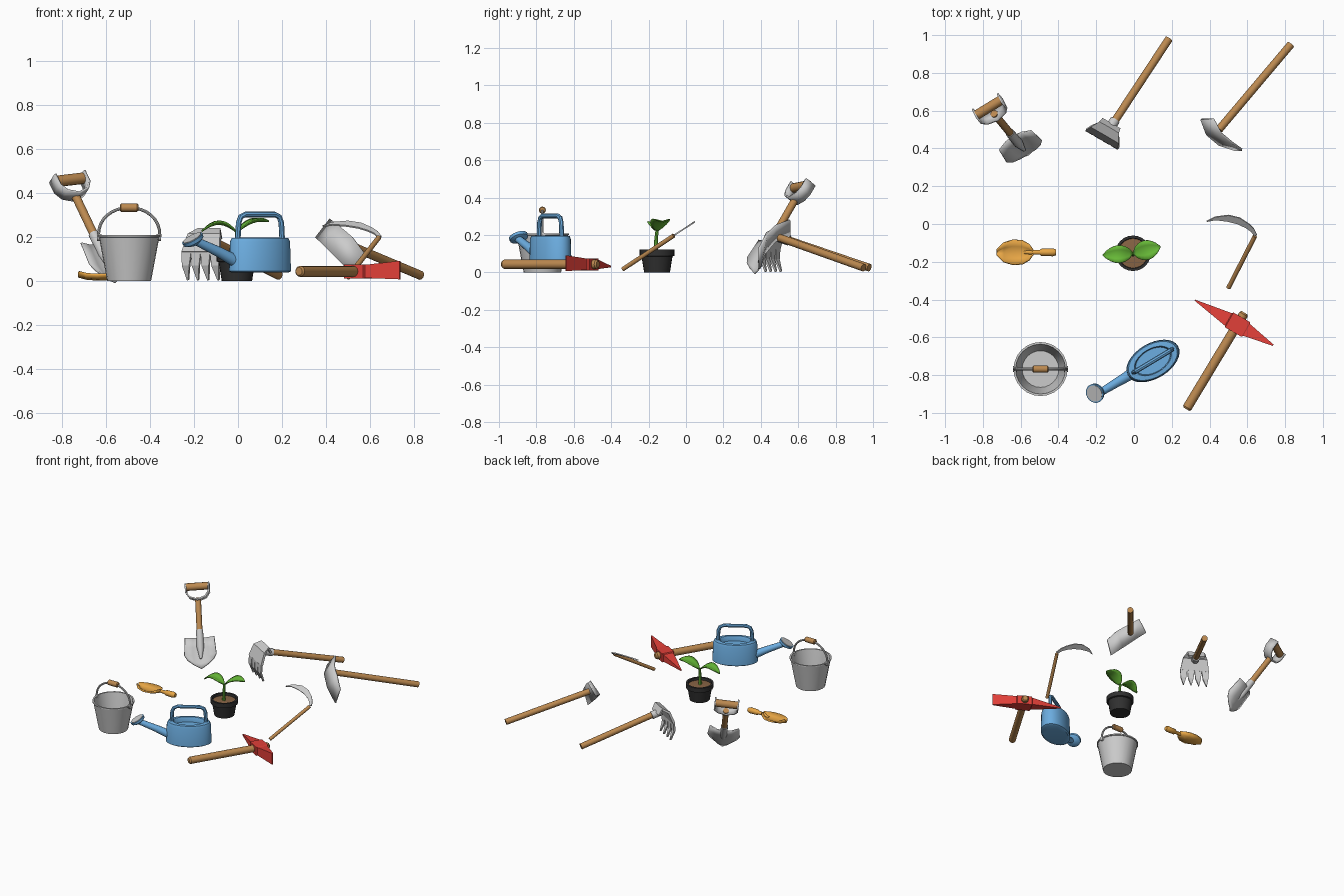
import bpy, bmesh, math
from mathutils import Vector as V, Matrix

if "Cube" in bpy.data.objects:
    bpy.data.objects.remove(bpy.data.objects["Cube"])


def material(name, *c):
    m = bpy.data.materials.new(name)
    m.diffuse_color = (*c, 1)
    m.use_nodes = True
    m.node_tree.nodes["Principled BSDF"].inputs["Base Color"].default_value = m.diffuse_color
    return m


WOOD = material("wood", .50, .25, .08)
ORANGE = material("orange", .80, .38, .06)
RED = material("red", .75, .05, .04)
BLUE = material("blue", .15, .42, .75)
GREEN = material("green", .14, .50, .04)
BLACK = material("black", .03, .03, .03)
SOIL = material("soil", .25, .13, .06)


def finish(name, bm, mat=None, smooth=True, thick=0):
    bmesh.ops.recalc_face_normals(bm, faces=bm.faces)
    me = bpy.data.meshes.new(name)
    bm.to_mesh(me)
    bm.free()
    ob = bpy.data.objects.new(name, me)
    bpy.context.collection.objects.link(ob)
    if mat:
        me.materials.append(mat)
    if thick:
        s = ob.modifiers.new("thickness", 'SOLIDIFY')
        s.thickness, s.offset = thick, 0
    if smooth:
        bpy.ops.object.select_all(action='DESELECT')
        bpy.context.view_layer.objects.active = ob
        ob.select_set(True)
        bpy.ops.object.shade_smooth_by_angle(angle=math.radians(35))
    return ob


def loft(name, rings, mat=None, cyclic=True, caps=True, smooth=True, thick=0):
    """Skin a list of equal-length point rows."""
    bm = bmesh.new()
    rows = [[bm.verts.new(p) for p in r] for r in rings]
    n = len(rows[0])
    for a, b in zip(rows, rows[1:]):
        for i in range(n if cyclic else n - 1):
            j = (i + 1) % n
            bm.faces.new((a[i], a[j], b[j], b[i]))
    if cyclic and caps:
        bm.faces.new(rows[0])
        bm.faces.new(rows[-1])
    bmesh.ops.remove_doubles(bm, verts=bm.verts, dist=1e-5)
    return finish(name, bm, mat, smooth, thick)


def tube(name, pts, r, mat=None, n=12):
    """Round bar along a path; r is one radius or one per point."""
    pts = [V(p) for p in pts]
    rs = r if isinstance(r, (list, tuple)) else [r] * len(pts)
    rings, q, prev = [], None, None
    for i, p in enumerate(pts):
        t = (pts[min(i + 1, len(pts) - 1)] - pts[max(i - 1, 0)]).normalized()
        q = t.to_track_quat('Z', 'Y') if q is None else prev.rotation_difference(t) @ q
        prev = t
        rings.append([p + q @ V((math.cos(a) * rs[i], math.sin(a) * rs[i], 0))
                      for a in (2 * math.pi * k / n for k in range(n))])
    return loft(name, rings, mat)


def lathe(name, profile, c, mat=None, n=24, ratio=1, turn=0):
    """Revolve (radius, z) points around c, optionally elliptical and turned."""
    m = Matrix.Translation(c) @ Matrix.Rotation(turn, 4, 'Z')
    return loft(name, [[m @ V((r * math.cos(a), r * ratio * math.sin(a), z))
                        for a in (2 * math.pi * k / n for k in range(n))]
                       for r, z in profile], mat)


def frame(o, z, x):
    z = V(z).normalized()
    y = z.cross(V(x)).normalized()
    m = Matrix((y.cross(z), y, z)).transposed().to_4x4()
    m.translation = o
    return m


# Shovel: local z runs up the shaft, x across the blade, -y is the blade face
m = frame((-.55, .35, .005), (-.38, .46, .80), (.83, .53, .13))
tube("shovel_shaft", [m @ V((0, .012, z)) for z in (.17, .49)], .02, WOOD)
tube("shovel_socket", [m @ V((0, .012, z)) for z in (.07, .15, .27)], [.008, .025, .024])
cols = (-1, -.5, 0, .5, 1)
loft("shovel_blade", [[m @ V((t * w, .022 - .035 * t * t * w / .11, z + dz * (1 - abs(t)))) for t in cols]
                      for z, w, dz in ((.215, .1, 0), (.15, .105, 0), (.095, .11, 0),
                                       (.06, .09, -.025), (.03, .05, -.03))],
     cyclic=False, thick=.008)
yoke = [(-.078, .59), (-.078, .53), (-.055, .495), (0, .475), (.055, .495), (.078, .53), (.078, .59)]
loft("shovel_yoke", [[m @ V((x, y + .005, z)) for x, z in yoke] for y in (-.034, .034)],
     cyclic=False, thick=.01)
tube("shovel_grip", [m @ V((x, .005, .57)) for x in (-.075, .075)], .026, WOOD)

# Rake: folded plate whose lower edge splits into four prongs
tube("rake_handle", [(.185, .98, .025), (-.125, .51, .185)], .021, WOOD)
m = frame((-.13, .515, 0), (0, 0, 1), (.86, -.5, 0))     # local -y is forward
plate = [(.055, .015, .19), (.06, -.005, .232), (.085, -.045, .21), (.1, -.075, .13)]
loft("rake_plate", [[m @ V((t * w, y, z)) for t in (-1, 0, 1)] for w, y, z in plate],
     cyclic=False, smooth=False, thick=.016)
for i in range(4):
    x = -.075 + .05 * i
    loft("rake_prong", [[m @ V((x * k - w, y, z)), m @ V((x * k + w, y, z))]
                        for k, w, y, z in ((1, .025, -.075, .13), (1.03, .019, -.078, .07),
                                           (1.07, .003, -.055, .004))],
         cyclic=False, smooth=False, thick=.012)
tube("rake_socket", [(-.10, .55, .17), (-.14, .49, .19)], .027)

# Hoe: curved plate lying on one corner
tube("hoe_handle", [(.83, .95, .025), (.45, .50, .185)], .021, WOOD)
upper = [(.42, .555, .28), (.46, .48, .25), (.52, .43, .2), (.572, .393, .13)]
lower = [(.355, .555, .195), (.385, .475, .165), (.45, .42, .10), (.535, .392, .02)]
loft("hoe_blade", list(zip(upper, lower)), cyclic=False, thick=.012)

# Hand trowel
cols = (-1, -.5, 0, .5, 1)
loft("trowel_blade", [[(x, -.15 + t * w, z + .022 * t * t) for t in cols]
                      for x, w, z in ((-.725, .012, .02), (-.69, .05, .01), (-.64, .066, .006),
                                      (-.59, .062, .008), (-.555, .04, .016), (-.535, .01, .025))],
     ORANGE, cyclic=False, thick=.01)
tube("trowel_handle", [(-.58, -.15, .014), (-.54, -.15, .03), (-.50, -.15, .03), (-.49, -.15, .03),
                       (-.43, -.15, .03), (-.413, -.15, .03)],
     [.008, .012, .012, .019, .021, .015], ORANGE)

# Potted seedling
P = (-.005, -.155, 0)
lathe("plant_pot", [(.069, 0), (.083, .085), (.093, .088), (.094, .122), (.08, .122), (.077, .095)], P, BLACK)
lathe("soil", [(.078, .096), (.078, .104), (.03, .108)], P, SOIL)
tube("stem", [(-.005, -.16, .1), (-.005, -.16, .17), (-.005, -.155, .225)], [.012, .01, .008], GREEN, 8)


def leaf(name, base, tip, arch, width):
    base, tip = V(base), V(tip)
    d = tip - base
    side = V((-d.y, d.x, 0)).normalized()
    rows = []
    for i in range(9):
        s = i / 8
        c = base + d * s + V((0, 0, arch * math.sin(math.pi * s)))
        w = width * (math.sin(math.pi * s ** .9) ** .7 if 0 < s < 1 else .06)
        rows.append([c + side * w * t + V((0, 0, .3 * w * abs(t))) for t in (-1, -.5, 0, .5, 1)])
    loft(name, rows, GREEN, cyclic=False, thick=.006)


leaf("leaf_left", (-.005, -.155, .22), (-.165, -.165, .225), .035, .047)
leaf("leaf_right", (-.005, -.155, .22), (.14, -.12, .27), .02, .052)

# Sickle: crescent blade in one sloping plane
slope = lambda x, y: (x, y, .012 + .66 * (y + .345))
tube("sickle_handle", [slope(.50, -.338), slope(.64, -.065)], .012, WOOD)
outer = [(.652, -.058), (.635, -.025), (.61, .0), (.56, .033), (.5, .047), (.43, .038), (.385, .015)]
inner = [(.636, -.062), (.62, -.04), (.592, -.02), (.545, .002), (.49, .015), (.43, .022), (.387, .013)]
loft("sickle_blade", [(slope(*a), slope(*b)) for a, b in zip(outer, inner)],
     cyclic=False, smooth=False, thick=.008)

# Bucket with bail handle
B = V((-.495, -.768, 0))
lathe("bucket", [(.1, 0), (.137, .198), (.143, .2), (.143, .209), (.132, .209), (.13, .2), (.097, .012)], B)
bail = [B + V((.14 * math.cos(a), 0, .2 + .133 * math.sin(a) ** .85))
        for a in (math.pi * k / 16 for k in range(17))]
tube("bucket_bail", bail, .007, n=8)
tube("bucket_grip", [B + V((x, 0, .333)) for x in (-.042, -.036, .036, .042)],
     [.014, .019, .019, .014], WOOD)
for s in (-1, 1):
    tube("bucket_ear", [B + V((s * x, 0, .198)) for x in (.125, .146)], .016)

# Watering can: oval body, arched handle, spout and rose
C, turn = V((.1, -.725, 0)), math.radians(31)
ax = V((math.cos(turn), math.sin(turn), 0))
lathe("can_body", [(.14, .037), (.155, .044), (.15, .178), (.142, .194), (.108, .196), (.104, .192), (.1, .16)],
      C, BLUE, 32, .6, turn)
arch = [(-.118, .185), (-.113, .265), (-.102, .291), (-.078, .302), (.078, .302), (.102, .291),
        (.113, .265), (.118, .185)]
tube("can_handle", [C + ax * a + V((0, 0, z)) for a, z in arch], .013, BLUE, 8)
tube("can_spout", [C - ax * .12 + V((0, 0, .085)), C - ax * .22 + V((0, 0, .132)),
                   C - ax * .345 + V((0, 0, .183))], [.03, .024, .019], BLUE)
R, nrm = V((-.205, -.895, .187)), V((-.45, -.27, .85)).normalized()
tube("can_rose", [R - nrm * .025, R - nrm * .008, R + nrm * .008], [.02, .05, .052], BLUE, 20)
tube("can_rose_face", [R + nrm * .006, R + nrm * .011], .045, n=20)

# Pickaxe: axe end is tall and thin, pick end tapers to a point
tube("pickaxe_handle", [(.277, -.98, .043), (.282, -.972, .043), (.58, -.478, .043), (.585, -.47, .043)],
     [.018, .025, .025, .018], WOOD)
m = frame((.548, -.533, .043), (0, 0, 1), (.87, -.5, 0))
sections = [(-.26, .003, .004, -.012), (-.055, .038, .026, 0), (-.05, .045, .032, 0), (.05, .045, .032, 0),
            (.055, .036, .03, 0), (.218, .004, .042, .006)]
loft("pickaxe_head", [[m @ V((x, sy * w, z + sz * h)) for sy, sz in ((-1, -1), (1, -1), (1, 1), (-1, 1))]
                      for x, w, h, z in sections], RED, smooth=False)
